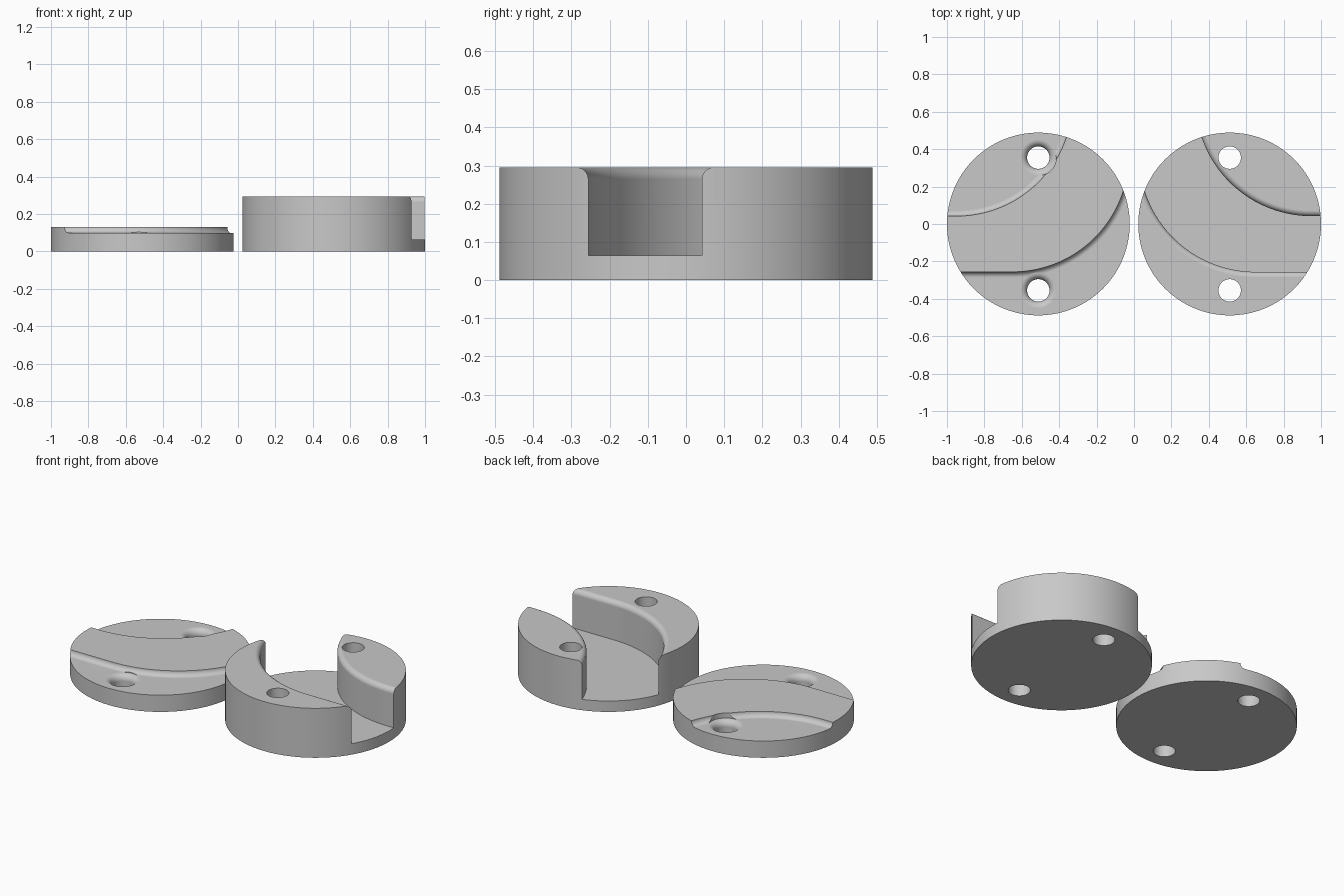
import bpy
import bmesh
from math import sin, cos, pi

if "Cube" in bpy.data.objects:
    bpy.data.objects.remove(bpy.data.objects["Cube"])

DISC_R, DISC_X = 0.4885, 0.5115
HOLE_R, HOLE_Y = 0.06, 0.355
BEND_R, ROUND = 0.622, 0.03
STEPS = 8

grey = bpy.data.materials.new("plain grey")
grey.use_nodes = True
grey.diffuse_color = (0.58, 0.58, 0.58, 1)
grey.node_tree.nodes["Principled BSDF"].inputs["Base Color"].default_value = grey.diffuse_color


def loft(name, rings):
    """Closed solid through a stack of rings with equal point counts."""
    bm = bmesh.new()
    loops = [[bm.verts.new(p) for p in ring] for ring in rings]
    n = len(loops[0])
    for a, b in zip(loops, loops[1:]):
        for i in range(n):
            j = (i + 1) % n
            bm.faces.new((a[i], a[j], b[j], b[i]))
    bm.faces.new(loops[0][::-1])
    bm.faces.new(loops[-1])
    bmesh.ops.recalc_face_normals(bm, faces=bm.faces)
    mesh = bpy.data.meshes.new(name)
    bm.to_mesh(mesh)
    bm.free()
    mesh.materials.append(grey)
    ob = bpy.data.objects.new(name, mesh)
    bpy.context.collection.objects.link(ob)
    return ob


def circle(x, y, r, z, n):
    return [(x + r * cos(2 * pi * i / n), y + r * sin(2 * pi * i / n), z) for i in range(n)]


def bend_ring(z, grow, side):
    """Outline of the curved band, widened by grow; side mirrors it in x."""
    def wall(cx, cy, r):
        arc = [pi + pi / 2 * i / 40 for i in range(41)]
        pts = [(cx + r * cos(a), cy + r * sin(a)) for a in arc]
        return pts + [(1.2, cy - r)]
    outline = wall(0.65, 0.366, BEND_R + grow) + wall(0.95, 0.664, BEND_R - grow)[::-1]
    return [(side * x, y, z) for x, y in outline]


def apply_modifier(ob, mod):
    bpy.ops.object.select_all(action='DESELECT')
    bpy.context.view_layer.objects.active = ob
    ob.select_set(True)
    bpy.ops.object.modifier_apply(modifier=mod.name)


def cut(ob, cutter):
    mod = ob.modifiers.new("cut", 'BOOLEAN')
    mod.operation = 'DIFFERENCE'
    mod.solver = 'EXACT'
    mod.object = cutter
    apply_modifier(ob, mod)
    bpy.data.objects.remove(cutter)


def finish(ob):
    bpy.ops.object.select_all(action='DESELECT')
    bpy.context.view_layer.objects.active = ob
    ob.select_set(True)
    bpy.ops.object.shade_smooth_by_angle(angle=pi / 6)
    mod = ob.modifiers.new("flat tops", 'WEIGHTED_NORMAL')
    mod.keep_sharp = True


def rounding():
    """Quarter-round steps: (rise, spread), from upright to level."""
    quarter = [pi / 2 * i / STEPS for i in range(STEPS + 1)]
    return [(sin(a), 1 - cos(a)) for a in quarter]


# Tall base with a curved channel whose top edges are rounded over
BASE_H, FLOOR = 0.295, 0.065
base = loft("channel_base", [circle(DISC_X, 0, DISC_R, z, 128) for z in (0, BASE_H)])
rings = [bend_ring(FLOOR, 0, 1)]
rings += [bend_ring(BASE_H - ROUND + ROUND * h, ROUND * s, 1) for h, s in rounding()]
rings.append(bend_ring(BASE_H + 0.1, ROUND, 1))
cut(base, loft("channel_cutter", rings))
for y in (-HOLE_Y, HOLE_Y):
    cut(base, loft("hole_cutter", [circle(DISC_X, y, HOLE_R, z, 48) for z in (-0.1, 0.5)]))
finish(base)

# Thin lid with a matching raised band, filleted into the plate
PLATE_H, LID_H = 0.1, 0.13
lid = loft("ridged_lid", [circle(-DISC_X, 0, DISC_R, z, 128) for z in (0, LID_H)])
around = loft("around_cutter", [circle(-DISC_X, 0, 0.55, z, 32) for z in (PLATE_H, 0.25)])
rings = [bend_ring(0.05, ROUND, -1)]
rings += [bend_ring(LID_H - ROUND * h, ROUND * s, -1) for h, s in reversed(rounding())]
rings.append(bend_ring(0.35, 0, -1))
cut(around, loft("ridge_form", rings))
cut(lid, around)

# Screw holes in the lid, with rounded mouths
MOUTH = 0.036
for y in (-HOLE_Y, HOLE_Y):
    rings = [circle(-DISC_X, y, HOLE_R, -0.1, 48)]
    rings += [circle(-DISC_X, y, HOLE_R + MOUTH * s, PLATE_H - MOUTH + MOUTH * h, 48)
              for h, s in rounding()]
    rings.append(circle(-DISC_X, y, HOLE_R + MOUTH, 0.3, 48))
    cut(lid, loft("mouth_cutter", rings))
finish(lid)
